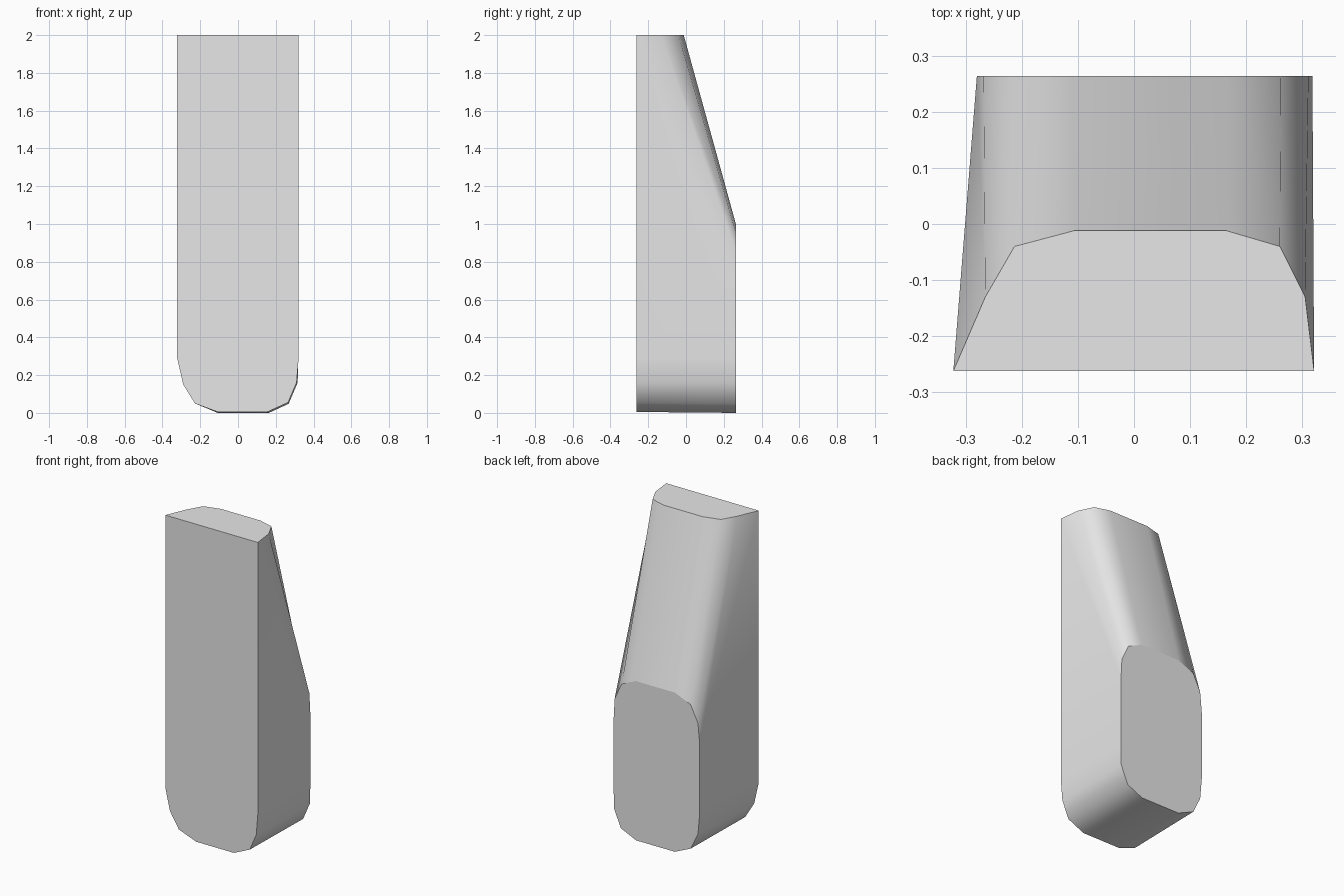
import bpy
import bmesh

cube = bpy.data.objects.get("Cube")
if cube:
    bpy.data.objects.remove(cube, do_unlink=True)

grey = bpy.data.materials.new("light_grey")
grey.use_nodes = True
grey.diffuse_color = (0.8, 0.8, 0.8, 1)
grey.node_tree.nodes["Principled BSDF"].inputs["Base Color"].default_value = (0.8, 0.8, 0.8, 1)

FRONT, BACK, TOP = -0.262, 0.264, 2.0

# Rounded edge profiles, each running from the -x side to the +x side
front_bottom = [(-.322, .29), (-.29, .15), (-.228, .05), (-.107, .005),
                (.155, .005), (.265, .055), (.31, .16), (.321, .29)]
back_bottom = [(-.28, .29), (-.268, .155), (-.218, .05), (-.107, 0),
               (.163, 0), (.268, .048), (.316, .16), (.318, .29)]
back_top = [(-.28, .72), (-.268, .85), (-.217, .955), (-.107, 1),
            (.165, 1), (.262, .955), (.311, .85), (.318, .72)]
top_cap = [(-.322, FRONT), (-.265, -.13), (-.213, -.04), (-.107, -.012),
           (.165, -.012), (.26, -.04), (.305, -.13), (.321, FRONT)]

bm = bmesh.new()
fb = [bm.verts.new((x, FRONT, z)) for x, z in front_bottom]
bb = [bm.verts.new((x, BACK, z)) for x, z in back_bottom]
bt = [bm.verts.new((x, BACK, z)) for x, z in back_top]
tc = [bm.verts.new((x, y, TOP)) for x, y in top_cap]


def strip(a, b):
    """Smooth band of quads between two profiles."""
    for i in range(len(a) - 1):
        bm.faces.new((a[i], a[i + 1], b[i + 1], b[i])).smooth = True


# Rounded underside, rounded back slope and the two sides
strip(fb, bb)
strip(bt, tc)
for i in (0, -1):
    bm.faces.new((fb[i], bb[i], bt[i], tc[i])).smooth = True

# Flat front, back and top, with crisp borders
for ring in (fb + [tc[-1], tc[0]], bb + bt[::-1], tc):
    for edge in bm.faces.new(ring).edges:
        edge.smooth = False

bmesh.ops.recalc_face_normals(bm, faces=bm.faces)
mesh = bpy.data.meshes.new("tapered_body")
bm.to_mesh(mesh)
bm.free()
mesh.materials.append(grey)
body = bpy.data.objects.new("tapered_body", mesh)
bpy.context.collection.objects.link(body)
